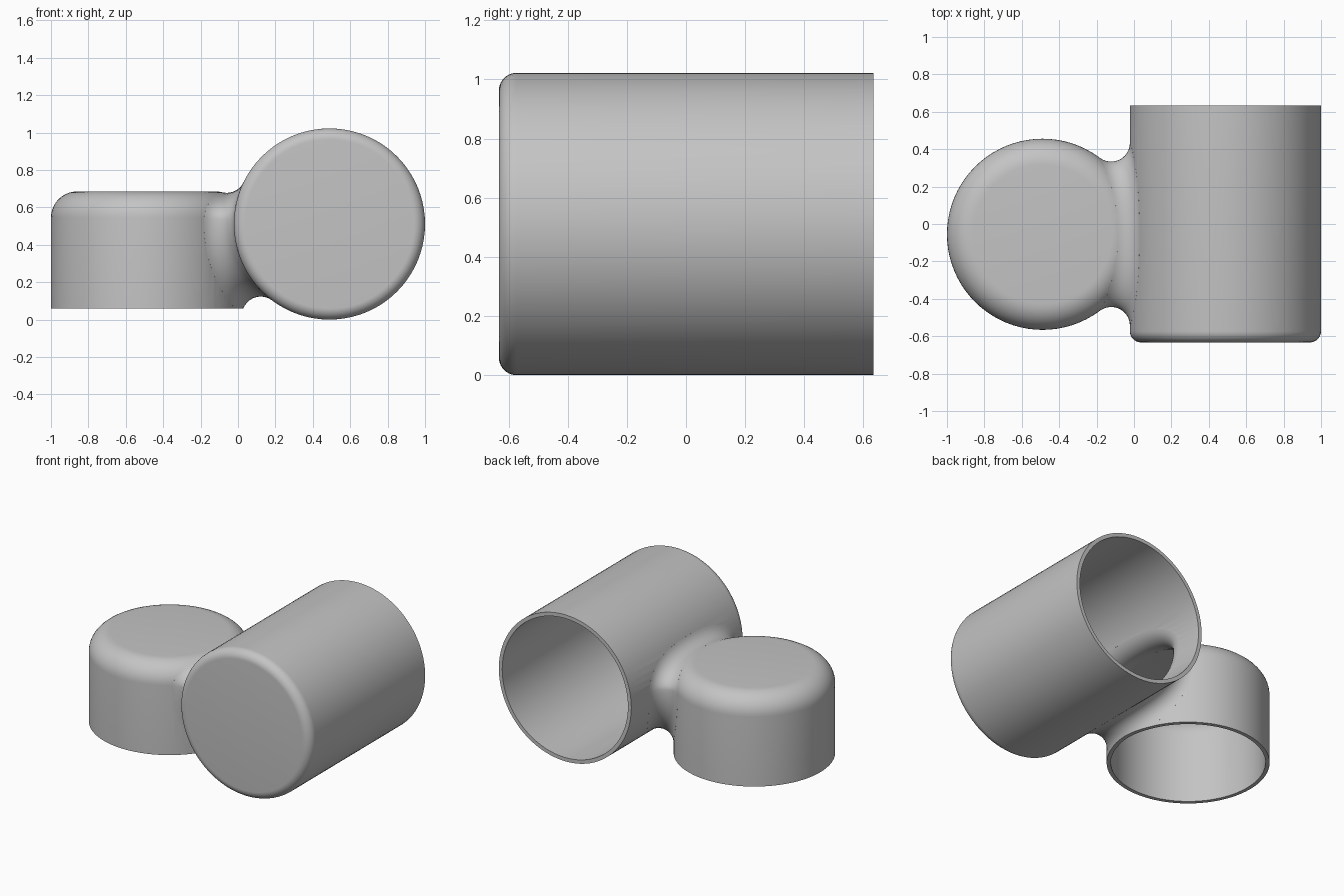
import bpy, bmesh
from math import sin, cos, pi, sqrt, radians
from mathutils import Vector, Matrix

cube = bpy.data.objects.get("Cube")
if cube:
    bpy.data.objects.remove(cube, do_unlink=True)

R = 0.511            # outer radius of both cups
WALL = 0.026         # wall thickness
FILLET = 0.1         # radius of the blend between the cups
SIDES = 80
AX, AY, A_TOP, A_ROUND, A_RIM = -0.489, -0.055, 0.685, 0.14, 0.06
BX, BZ, B_FRONT, B_ROUND, B_RIM = 0.489, R, -0.633, 0.06, 0.634


def make_object(name, bm):
    bmesh.ops.recalc_face_normals(bm, faces=bm.faces[:])
    mesh = bpy.data.meshes.new(name)
    bm.to_mesh(mesh)
    bm.free()
    ob = bpy.data.objects.new(name, mesh)
    bpy.context.collection.objects.link(ob)
    return ob


def round_capped(name, radius, corner, bottom, top, matrix):
    """Solid of revolution about z with a rounded top edge."""
    pts = [(radius - corner + corner * sin(i * pi / 20),
            top - corner + corner * cos(i * pi / 20)) for i in range(11)]
    pts.append((radius, bottom))
    bm = bmesh.new()
    rings = [[bm.verts.new((r * cos(2 * pi * k / SIDES), r * sin(2 * pi * k / SIDES), z))
              for k in range(SIDES)] for r, z in pts]
    for a, b in zip(rings, rings[1:]):
        for k in range(SIDES):
            n = (k + 1) % SIDES
            bm.faces.new((a[k], b[k], b[n], a[n]))
    bm.faces.new(rings[0])
    bm.faces.new(rings[-1])
    bm.transform(matrix)
    return make_object(name, bm)


def profile_radius(z):
    """Upright cup's radius, grown by the fillet, at height z."""
    knee = A_TOP - A_ROUND
    if z <= knee:
        return R + FILLET
    return R - A_ROUND + sqrt(max(0, (A_ROUND + FILLET) ** 2 - (z - knee) ** 2))


def ball_x(z):
    return BX - sqrt(max(0, (R + FILLET) ** 2 - (z - BZ) ** 2))


def gap(z):
    return profile_radius(z) - (ball_x(z) - AX)


def find_end(inside, outside):
    for _ in range(50):
        mid = (inside + outside) / 2
        if gap(mid) > 0:
            inside = mid
        else:
            outside = mid
    return inside


def blend(name, inset):
    """Saddle-shaped band left by a ball rolling between the two cups."""
    low = find_end(BZ, BZ - R - FILLET)
    high = find_end(BZ, A_TOP + FILLET)
    radius, stations, steps = FILLET + inset, 72, 12
    knee = A_TOP - A_ROUND
    bm = bmesh.new()
    rows = []
    for i in range(stations):
        turn = 2 * pi * (i + 0.5) / stations
        z = (low + high) / 2 + (high - low) / 2 * cos(turn)
        x, rho = ball_x(z), profile_radius(z)
        dy = sqrt(max(0, rho ** 2 - (x - AX) ** 2))
        centre = Vector((x, AY + (dy if sin(turn) > 0 else -dy), z))
        # directions from the ball to each cup
        out = Vector((centre.x - AX, centre.y - AY, 0)).normalized()
        foot = Vector((AX, AY, 0)) + out * (R - A_ROUND) + Vector((0, 0, knee))
        to_a = (foot - centre).normalized() if z > knee else -out
        to_b = Vector((BX - x, 0, BZ - z)).normalized()
        arc = [centre + to_a.slerp(to_b, s / steps) * radius for s in range(steps + 1)]
        arc = [arc[0] + to_a * 0.008] + arc + [arc[-1] + to_b * 0.008]
        rows.append([bm.verts.new(p) for p in arc])
    inner_a = bm.verts.new((AX + 0.2, AY, 0.4))
    inner_b = bm.verts.new((BX - 0.2, AY, 0.45))
    for i, row in enumerate(rows):
        nxt = rows[(i + 1) % stations]
        for j in range(len(row) - 1):
            bm.faces.new((row[j], row[j + 1], nxt[j + 1], nxt[j]))
        bm.faces.new((row[0], nxt[0], inner_a))
        bm.faces.new((row[-1], nxt[-1], inner_b))
    return make_object(name, bm)


def combine(target, other, operation):
    mod = target.modifiers.new("combine", "BOOLEAN")
    mod.object, mod.operation, mod.solver = other, operation, "EXACT"
    bpy.context.view_layer.update()
    evaluated = target.evaluated_get(bpy.context.evaluated_depsgraph_get())
    mesh = bpy.data.meshes.new_from_object(evaluated)
    target.modifiers.clear()
    target.data = mesh
    bpy.data.objects.remove(other, do_unlink=True)


def joined_body(name, inset, extra):
    """Both cups and their blend as one solid, shrunk by the inset."""
    upright = round_capped(name, R - inset, A_ROUND - inset, -0.3 - extra, A_TOP - inset,
                           Matrix.Translation((AX, AY, 0)))
    lying = round_capped("lying_cup", R - inset, B_ROUND - inset, -B_RIM - extra,
                         -B_FRONT - inset,
                         Matrix.Translation((BX, 0, BZ)) @ Matrix.Rotation(pi / 2, 4, "X"))
    combine(upright, blend("blend", inset), "UNION")
    combine(upright, lying, "UNION")
    return upright


# Hollow shell with a tunnel between the cups
cups = joined_body("joined_cups", 0, 0)
combine(cups, joined_body("cavity", WALL, 0.3), "DIFFERENCE")

# Trim the upright cup to its open rim
bm = bmesh.new()
bmesh.ops.create_cube(bm, size=1)
bm.transform(Matrix.Translation((-0.5, 0, A_RIM - 0.5)) @ Matrix.Diagonal((1.2, 2, 1, 1)))
combine(cups, make_object("rim_trim", bm), "DIFFERENCE")

# Plain grey finish
grey = bpy.data.materials.new("plain_grey")
grey.use_nodes = True
colour = (0.55, 0.55, 0.55, 1)
grey.diffuse_color = colour
grey.node_tree.nodes["Principled BSDF"].inputs["Base Color"].default_value = colour
cups.data.materials.clear()
cups.data.materials.append(grey)

bpy.ops.object.select_all(action="DESELECT")
cups.select_set(True)
bpy.context.view_layer.objects.active = cups
bpy.ops.object.shade_smooth_by_angle(angle=radians(35))
